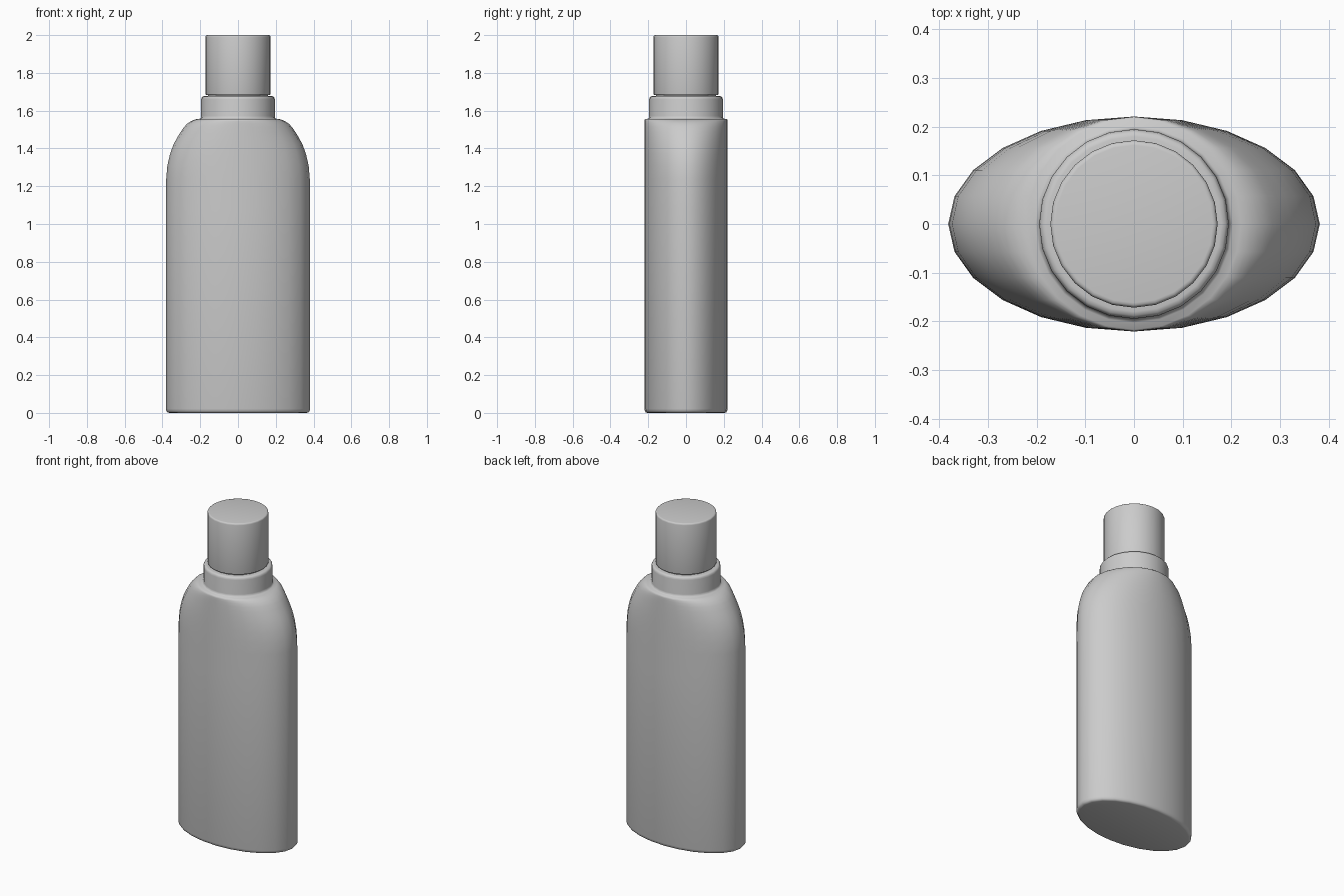
import bpy, bmesh, math

if "Cube" in bpy.data.objects:
    bpy.data.objects.remove(bpy.data.objects["Cube"])

SIDES = 24


def loft(name, rings, angle=40):
    """Stack elliptical rings (half x, half y, z) into a closed smooth solid."""
    bm = bmesh.new()
    loops = []
    for rx, ry, z in rings:
        loops.append([bm.verts.new((rx * math.cos(2 * math.pi * i / SIDES),
                                    ry * math.sin(2 * math.pi * i / SIDES), z))
                      for i in range(SIDES)])
    for a, b in zip(loops, loops[1:]):
        for i in range(SIDES):
            j = (i + 1) % SIDES
            bm.faces.new((a[i], a[j], b[j], b[i]))
    bm.faces.new(loops[0][::-1])
    bm.faces.new(loops[-1])
    bmesh.ops.recalc_face_normals(bm, faces=bm.faces)
    mesh = bpy.data.meshes.new(name)
    bm.to_mesh(mesh)
    bm.free()
    obj = bpy.data.objects.new(name, mesh)
    bpy.context.collection.objects.link(obj)
    bpy.ops.object.select_all(action='DESELECT')
    obj.select_set(True)
    bpy.context.view_layer.objects.active = obj
    bpy.ops.object.shade_smooth_by_angle(angle=math.radians(angle))
    return obj


def round_rings(profile):
    return [(r, r, z) for r, z in profile]


# Oval bottle: shoulders narrow only sideways, then step into the round collar
W, D = 0.382, 0.221
bottle = [(W - 0.019, D - 0.017, 0.0), (W - 0.009, D - 0.008, 0.003),
          (W - 0.003, D - 0.003, 0.010), (W, D, 0.022),
          (W, D, 1.08), (0.380, D, 1.24), (0.374, D, 1.31), (0.360, D, 1.37),
          (0.342, D, 1.42), (0.322, D, 1.457), (0.304, D, 1.487),
          (0.285, D, 1.514), (0.268, D, 1.532), (0.250, D, 1.544),
          (0.235, 0.2205, 1.551), (0.220, 0.217, 1.555)]
collar = round_rings([(0.203, 1.557), (0.197, 1.562), (0.195, 1.572),
                      (0.195, 1.660), (0.193, 1.669), (0.188, 1.675),
                      (0.180, 1.677), (0.160, 1.677), (0.160, 1.70)])
loft("bottle_body", bottle + collar, 50)

# Cylindrical cap with softened rims
loft("cap", round_rings([(0.168, 1.683), (0.171, 1.685), (0.172, 1.689),
                         (0.172, 1.990), (0.1705, 1.996), (0.167, 1.999),
                         (0.162, 2.0)]), 50)
